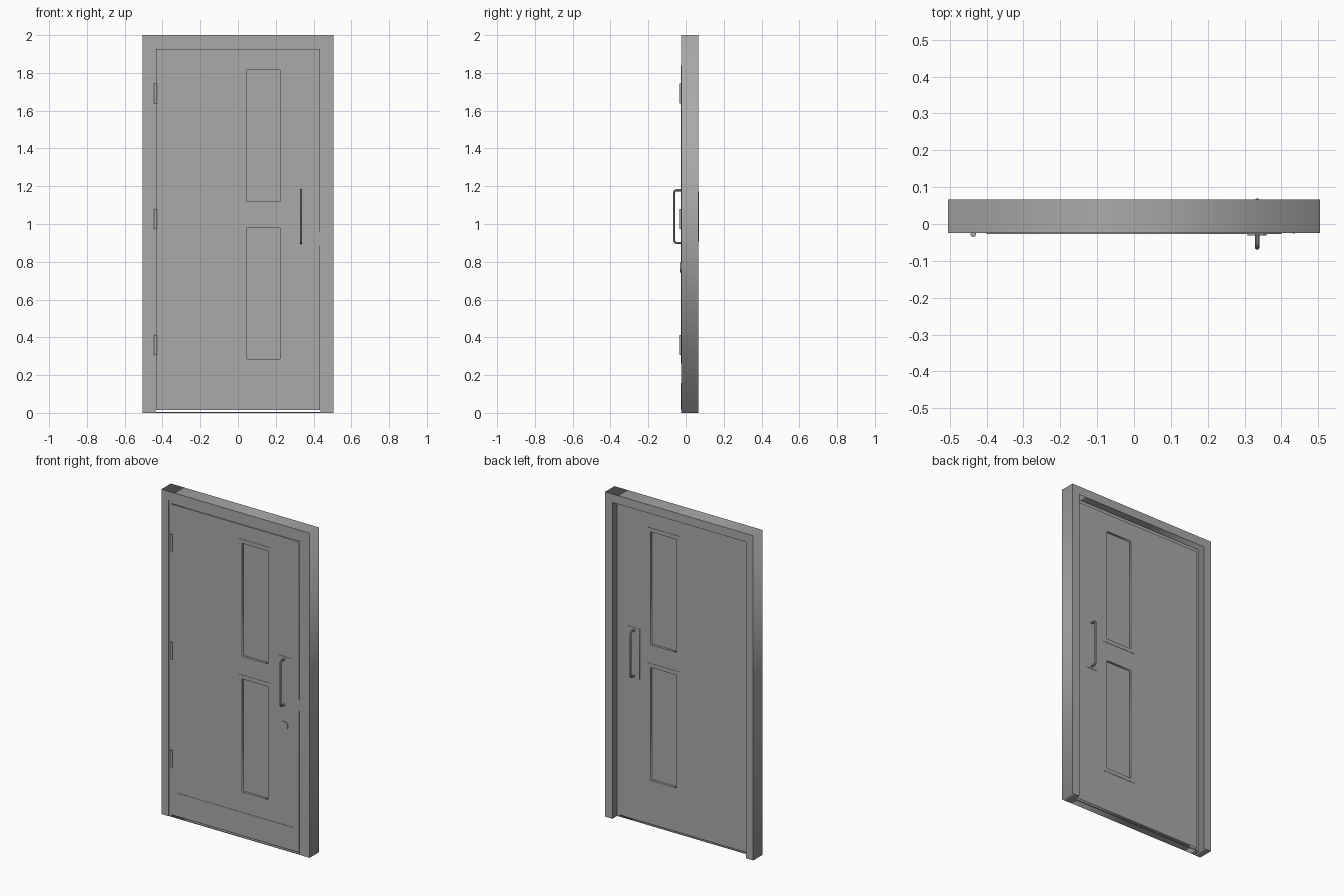
import bpy
import math

if "Cube" in bpy.data.objects:
    bpy.data.objects.remove(bpy.data.objects["Cube"])

grey = bpy.data.materials.new("door_grey")
grey.diffuse_color = (0.4, 0.4, 0.4, 1)
grey.use_nodes = True
grey.node_tree.nodes["Principled BSDF"].inputs["Base Color"].default_value = grey.diffuse_color


def rect(x0, x1, z0, z1):
    return [(x0, z0), (x1, z0), (x1, z1), (x0, z1)]


def arch(outer_x, outer_z, inner_x, inner_z):
    """Upside-down U: two jambs and a head, open at the floor."""
    return [(-outer_x, 0), (-inner_x, 0), (-inner_x, inner_z), (inner_x, inner_z),
            (inner_x, 0), (outer_x, 0), (outer_x, outer_z), (-outer_x, outer_z)]


def slab(name, loops, y0, y1):
    """Flat outline (first loop) with holes (other loops), thick from y0 to y1."""
    cu = bpy.data.curves.new(name, 'CURVE')
    cu.dimensions = '2D'
    cu.fill_mode = 'BOTH'
    cu.extrude = (y1 - y0) / 2
    for pts in loops:
        s = cu.splines.new('POLY')
        s.points.add(len(pts) - 1)
        for p, (x, z) in zip(s.points, pts):
            p.co = (x, z, 0, 1)
        s.use_cyclic_u = True
    return finish(name, cu, (0, (y0 + y1) / 2, 0), (math.pi / 2, 0, 0))


def finish(name, cu, loc=(0, 0, 0), rot=(0, 0, 0)):
    cu.materials.append(grey)
    ob = bpy.data.objects.new(name, cu)
    bpy.context.collection.objects.link(ob)
    ob.location, ob.rotation_euler = loc, rot
    bpy.ops.object.select_all(action='DESELECT')
    ob.select_set(True)
    bpy.context.view_layer.objects.active = ob
    bpy.ops.object.convert(target='MESH')
    return bpy.context.object


def cylinder(name, r, depth, loc, rot=(0, 0, 0)):
    bpy.ops.mesh.primitive_cylinder_add(vertices=24, radius=r, depth=depth,
                                        location=loc, rotation=rot)
    ob = bpy.context.object
    ob.name = name
    ob.data.materials.append(grey)
    bpy.ops.object.shade_smooth_by_angle()


def pull_handle(name, x, z0, z1, wall, tip):
    """Round D-shaped bar, from the door face out to tip and back."""
    r, c = 0.006, 0.016
    tip -= math.copysign(r, tip)
    side = math.copysign(1, tip)
    path = [(wall, z0 + r)]
    for cz, a0 in ((z0 + r + c, -90), (z1 - r - c, 0)):
        for i in range(6):
            a = math.radians(a0 + 18 * i)
            path.append((tip - side * c * (1 - math.cos(a)), cz + c * math.sin(a)))
    path.append((wall, z1 - r))
    cu = bpy.data.curves.new(name, 'CURVE')
    cu.dimensions = '3D'
    cu.bevel_depth = r
    cu.bevel_resolution = 3
    cu.use_fill_caps = True
    s = cu.splines.new('POLY')
    s.points.add(len(path) - 1)
    for p, (y, z) in zip(s.points, path):
        p.co = (x, y, z, 1)
    finish(name, cu)
    bpy.ops.object.shade_smooth_by_angle()


FRONT, BACK = -0.025, 0.027   # faces of the door leaf
windows = [(0.045, 0.222, 1.12, 1.815), (0.045, 0.222, 0.285, 0.98)]
holes = [rect(*w) for w in windows]

# Surround and the rebated stop inside it
slab("door_frame", [arch(0.505, 2.0, 0.455, 1.948)], -0.025, 0.067)
slab("door_stop", [arch(0.455, 1.948, 0.437, 1.93)], -0.0235, 0.021)
slab("threshold", [rect(-0.437, 0.437, 0, 0.004)], -0.0235, 0.021)

# Door leaf with two openings
slab("door_leaf", [rect(-0.434, 0.434, 0.014, 1.927)] + holes, FRONT, BACK)

# Panes with thin trim on both faces
for i, (x0, x1, z0, z1) in enumerate(windows):
    slab(f"pane_{i}", [rect(x0, x1, z0, z1)], FRONT + 0.012, BACK - 0.012)
    m = 0.024
    outline = [rect(x0 - m, x1 + m, z0 - m, z1 + m), holes[i]]
    slab(f"front_trim_{i}", outline, FRONT - 0.002, FRONT)
    slab(f"back_trim_{i}", outline, BACK, BACK + 0.002)

# Kick plate and handle back plates
slab("kick_plate", [rect(-0.4, 0.4, 0.018, 0.158)], FRONT - 0.002, FRONT)
plate = [rect(0.295, 0.375, 0.885, 1.195)]
slab("front_handle_plate", plate, FRONT - 0.002, FRONT)
slab("back_handle_plate", plate, BACK, BACK + 0.002)

# Pull handles on both faces
pull_handle("front_handle", 0.334, 0.893, 1.185, FRONT, -0.07)
pull_handle("back_handle", 0.334, 0.893, 1.185, BACK, 0.07)

# Lock cylinder and edge latch
cylinder("lock_cylinder", 0.026, 0.012, (0.334, FRONT, 0.77), (math.pi / 2, 0, 0))
slab("latch_plate", [rect(0.43, 0.4365, 0.885, 0.955)], -0.0255, 0.015)

# Hinge barrels
for i, z in enumerate((0.36, 1.027, 1.69)):
    cylinder(f"hinge_{i}", 0.008, 0.106, (-0.436, -0.027, z))
